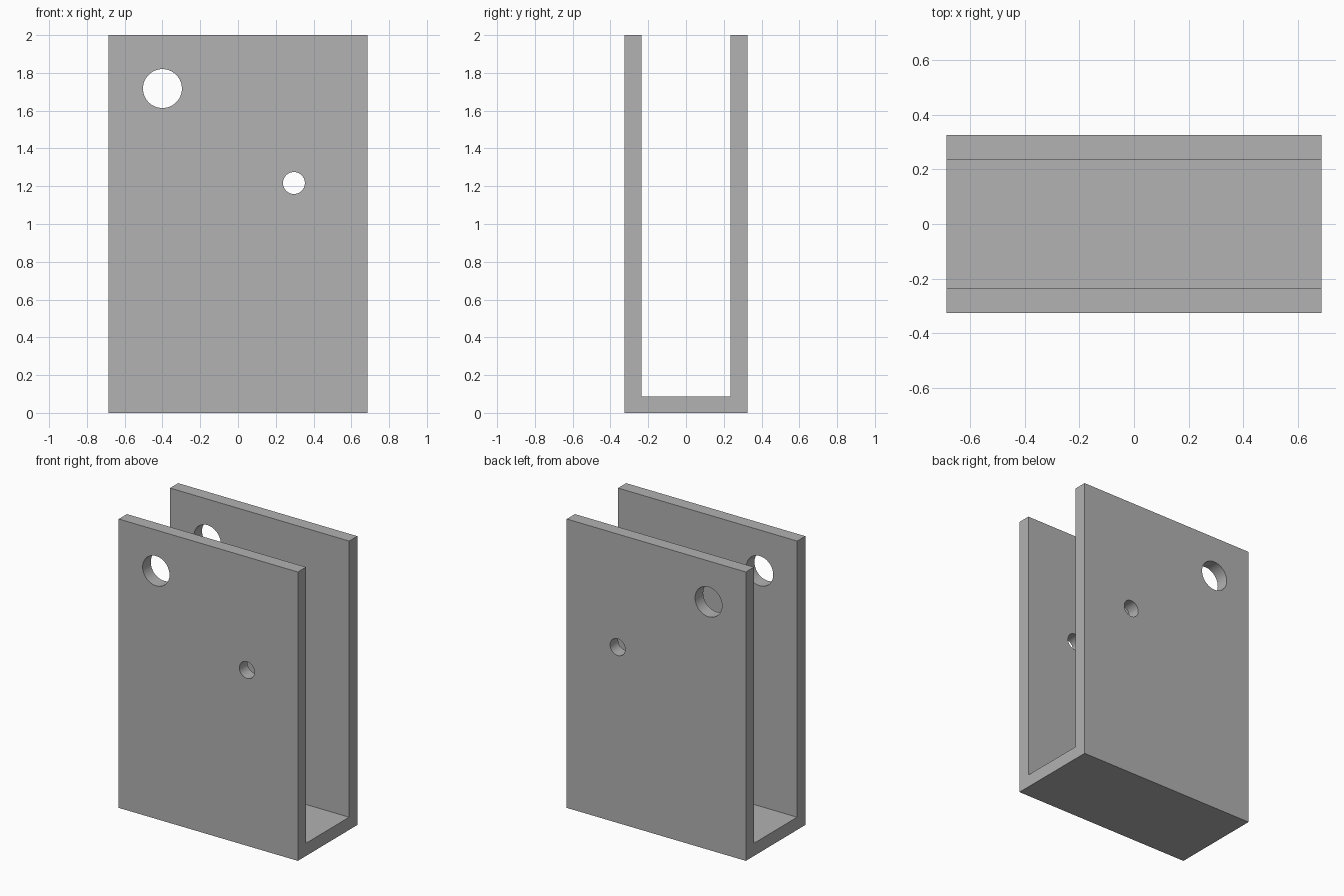
import bpy
import bmesh
import math

cube = bpy.data.objects.get("Cube")
if cube:
    bpy.data.objects.remove(cube, do_unlink=True)

HALF_X, HALF_Y, HEIGHT = 0.686, 0.325, 2.0
INNER_Y, FLOOR = 0.236, 0.088

# Plain grey metal
grey = bpy.data.materials.new("plain grey")
grey.use_nodes = True
colour = (0.445, 0.445, 0.445, 1)
grey.diffuse_color = colour
grey.node_tree.nodes["Principled BSDF"].inputs["Base Color"].default_value = colour

# U-shaped channel: profile in y and z, extruded along x
profile = [(-HALF_Y, 0), (HALF_Y, 0), (HALF_Y, HEIGHT), (INNER_Y, HEIGHT),
           (INNER_Y, FLOOR), (-INNER_Y, FLOOR), (-INNER_Y, HEIGHT), (-HALF_Y, HEIGHT)]
bm = bmesh.new()
face = bm.faces.new([bm.verts.new((-HALF_X, y, z)) for y, z in profile])
result = bmesh.ops.extrude_face_region(bm, geom=[face])
moved = [v for v in result["geom"] if isinstance(v, bmesh.types.BMVert)]
bmesh.ops.translate(bm, verts=moved, vec=(2 * HALF_X, 0, 0))
bmesh.ops.recalc_face_normals(bm, faces=bm.faces[:])
mesh = bpy.data.meshes.new("u_bracket")
bm.to_mesh(mesh)
bm.free()
mesh.materials.append(grey)
bracket = bpy.data.objects.new("u_bracket", mesh)
bpy.context.collection.objects.link(bracket)


def drill(name, x, z, radius):
    """Cut a round hole through both walls."""
    bpy.ops.mesh.primitive_cylinder_add(vertices=64, radius=radius, depth=1,
                                        location=(x, 0, z), rotation=(math.pi / 2, 0, 0))
    cutter = bpy.context.object
    cutter.name = name
    cutter.data.materials.append(grey)
    cut = bracket.modifiers.new(name, 'BOOLEAN')
    cut.operation = 'DIFFERENCE'
    cut.solver = 'EXACT'
    cut.object = cutter
    bpy.ops.object.select_all(action='DESELECT')
    bracket.select_set(True)
    bpy.context.view_layer.objects.active = bracket
    bpy.ops.object.modifier_apply(modifier=name)
    bpy.data.objects.remove(cutter, do_unlink=True)


# Large upper hole and small middle hole
drill("large_hole", -0.40, 1.717, 0.103)
drill("small_hole", 0.296, 1.217, 0.058)
bpy.ops.object.shade_smooth_by_angle(angle=math.radians(30))
